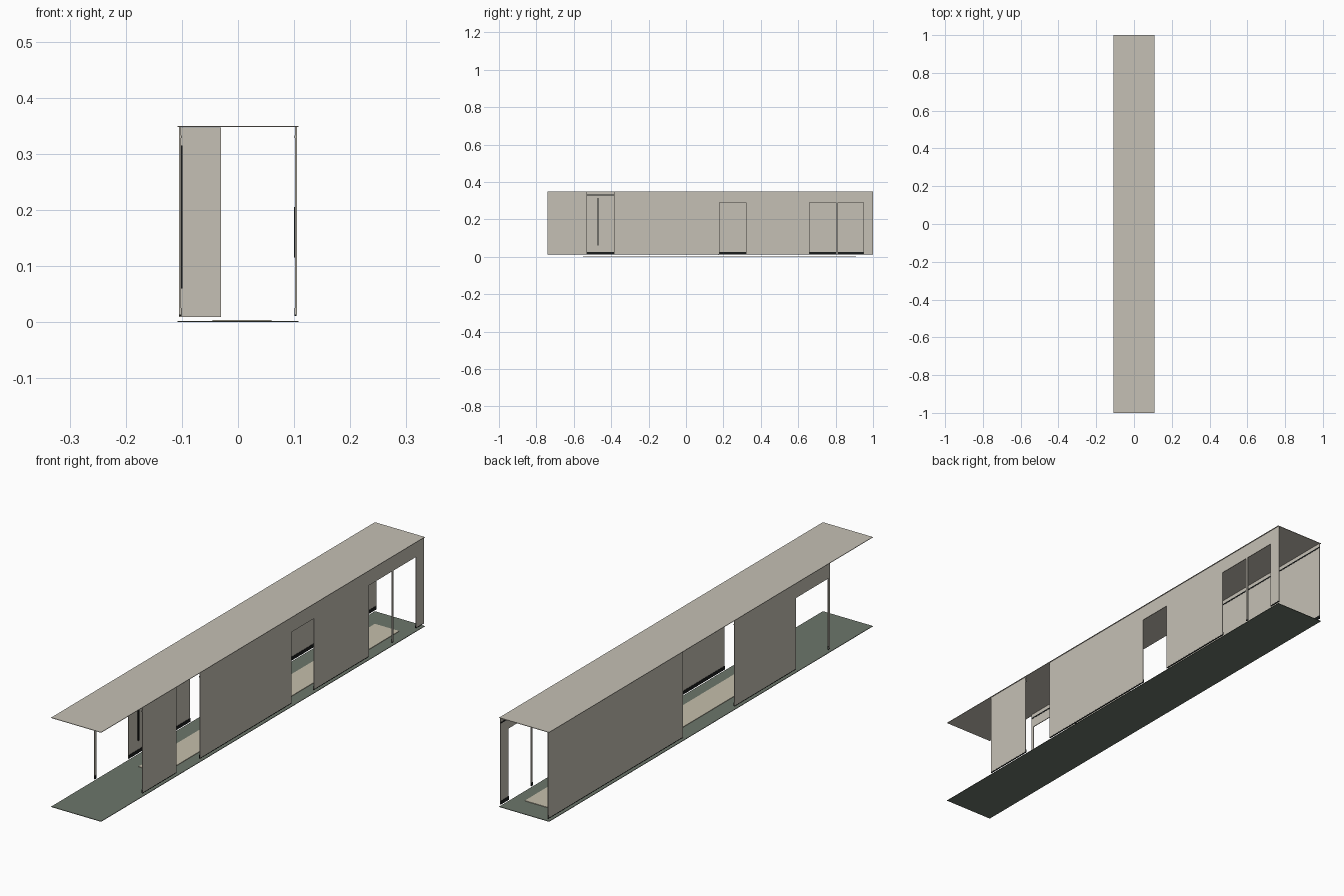
import bpy
import bmesh

cube = bpy.data.objects.get("Cube")
if cube:
    bpy.data.objects.remove(cube, do_unlink=True)


def material(name, rgb):
    m = bpy.data.materials.new(name)
    m.use_nodes = True
    color = (*rgb, 1)
    m.diffuse_color = color
    bsdf = next(n for n in m.node_tree.nodes if n.type == 'BSDF_PRINCIPLED')
    bsdf.inputs["Base Color"].default_value = color
    return m


STONE = material("warm_stone", (0.56, 0.53, 0.46))
SAND = material("sand", (0.56, 0.52, 0.41))
GREEN = material("grey_green", (0.15, 0.18, 0.145))
BLACK = material("black", (0.01, 0.012, 0.012))

HALF = 0.108      # half width of roof and floor
OUTER = 0.105     # outer face of the side walls
INNER = 0.102     # inner face of the side walls
BASE, TOP = 0.014, 0.348
HEAD = 0.29       # top of the framed openings


def prism(name, outline, x0, x1, mat):
    """Extrude a (y, z) outline from x0 to x1."""
    bm = bmesh.new()
    face = bm.faces.new([bm.verts.new((x0, y, z)) for y, z in outline])
    moved = bmesh.ops.extrude_face_region(bm, geom=[face])["geom"]
    verts = [v for v in moved if isinstance(v, bmesh.types.BMVert)]
    bmesh.ops.translate(bm, verts=verts, vec=(x1 - x0, 0, 0))
    bmesh.ops.recalc_face_normals(bm, faces=bm.faces)
    mesh = bpy.data.meshes.new(name)
    bm.to_mesh(mesh)
    bm.free()
    mesh.materials.append(mat)
    ob = bpy.data.objects.new(name, mesh)
    bpy.context.scene.collection.objects.link(ob)
    return ob


def box(name, x0, x1, y0, y1, z0, z1, mat):
    return prism(name, [(y0, z0), (y1, z0), (y1, z1), (y0, z1)], x0, x1, mat)


def wall(name, side, y0, y1, openings=()):
    """Thin side wall with openings to the floor and dark inner tracks."""
    outline = [(y0, TOP), (y0, BASE)]
    solids, start = [], y0
    for a, b in openings:
        outline += [(a, BASE), (a, HEAD), (b, HEAD), (b, BASE)]
        solids.append((start, a))
        start = b
    solids.append((start, y1))
    outline += [(y1, BASE), (y1, TOP)]
    prism(name, outline, side * INNER, side * OUTER, STONE)
    for i, (a, b) in enumerate(solids):
        box(f"{name}_floor_track_{i + 1}", side * (INNER - 0.001),
            side * (OUTER - 0.0005), a, b, 0.011, 0.025, BLACK)
    box(name + "_ceiling_track", side * (INNER - 0.001), side * INNER,
        y0, y1, 0.328, 0.333, BLACK)


# Roof, floor and the inlaid floor panel
box("roof", -HALF, HALF, -1, 1, TOP, 0.35, STONE)
box("floor", -HALF, HALF, -1, 1, 0, 0.002, GREEN)
box("floor_panel", -0.045, 0.06, -0.55, 0.91, 0.002, 0.004, SAND)

# Walls on the +x side
wall("left_front_wall", 1, -0.74, -0.53)
wall("left_main_wall", 1, -0.385, 1,
     [(0.18, 0.32), (0.66, 0.802), (0.812, 0.95)])

# Walls on the -x side
wall("right_front_wall", -1, -0.74, -0.15, [(-0.73, -0.53)])
wall("right_rear_wall", -1, 0.17, 1)

# Cross partition beside the wide side entrance
box("partition", -OUTER, -0.03, 0.17, 0.173, 0.009, TOP - 0.001, STONE)

# Fittings on the inner wall faces
box("tall_rail", -INNER, -0.099, -0.474, -0.468, 0.06, 0.315, BLACK)
box("wall_screen", 0.1, INNER, 0.42, 0.57, 0.115, 0.205, BLACK)
